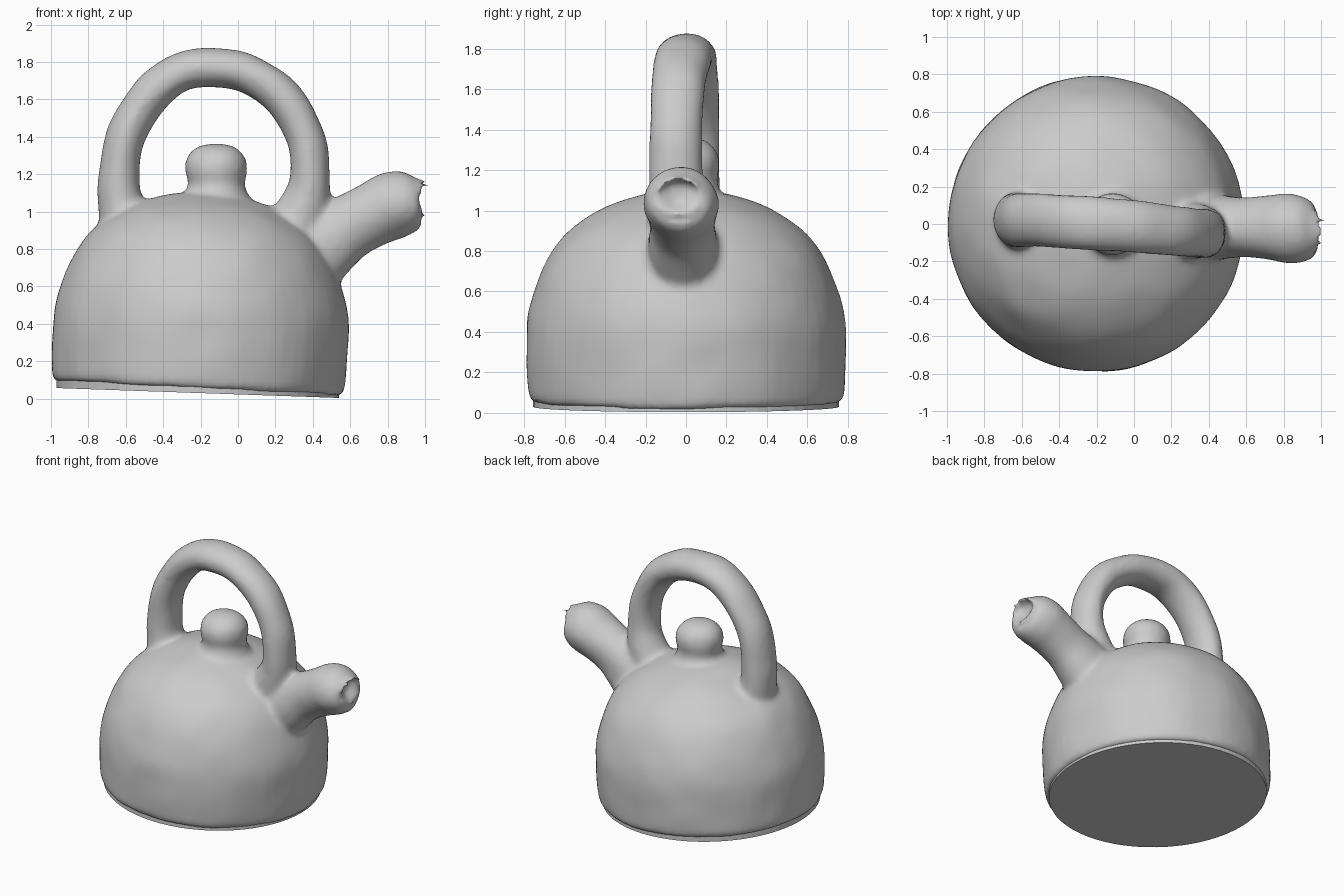
import bpy, bmesh, math
from mathutils import Vector, noise

cube = bpy.data.objects.get("Cube")
if cube:
    bpy.data.objects.remove(cube)

clay = bpy.data.materials.new("grey_clay")
clay.use_nodes = True
grey = (0.6, 0.6, 0.6, 1)
clay.diffuse_color = grey
clay.node_tree.nodes["Principled BSDF"].inputs["Base Color"].default_value = grey


def catmull(pts, steps):
    """Smooth list of stations through the given control stations."""
    p = [pts[0]] + pts + [pts[-1]]
    out = []
    for i in range(1, len(p) - 2):
        for s in range(steps):
            t = s / steps
            out.append([0.5 * (2 * b + (c - a) * t + (2 * a - 5 * b + 4 * c - d) * t * t
                        + (3 * b - a - 3 * c + d) * t ** 3)
                        for a, b, c, d in zip(*p[i - 1:i + 3])])
    return out + [list(pts[-1])]


def sweep(bm, stations, sides=32, steps=5):
    """Closed tube; station = x, y, z, half thickness in the xz plane, half width in y."""
    st = catmull(stations, steps)
    rings, last = [], None
    for i, (x, y, z, a, b) in enumerate(st):
        before, after = st[max(i - 1, 0)], st[min(i + 1, len(st) - 1)]
        n = Vector((after[2] - before[2], 0, before[0] - after[0])).normalized()
        if last and n.dot(last) < 0:
            n.negate()
        last = n
        ring = []
        for k in range(sides):
            t = 2 * math.pi * k / sides
            co = Vector((x, y, z)) + n * a * math.cos(t) + Vector((0, b * math.sin(t), 0))
            ring.append(bm.verts.new(co))
        rings.append(ring)
    for r, q in zip(rings, rings[1:]):
        for k in range(sides):
            j = (k + 1) % sides
            bm.faces.new((r[k], r[j], q[j], q[k]))
    bm.faces.new(rings[0][::-1])
    bm.faces.new(rings[-1])


def upright(x, z, lean, profile):
    """Stations of a round, slightly leaning part from (radius, height) pairs."""
    return [(x + h * lean, 0, z + h, r, r) for r, h in profile]


def make_object(name, bm):
    bmesh.ops.recalc_face_normals(bm, faces=bm.faces)
    mesh = bpy.data.meshes.new(name)
    bm.to_mesh(mesh)
    bm.free()
    mesh.materials.append(clay)
    obj = bpy.data.objects.new(name, mesh)
    bpy.context.collection.objects.link(obj)
    return obj


shell = bmesh.new()

# Domed body, leaning a little toward the spout
sweep(shell, upright(-0.215, 0.055, 0.05, [
    (0.75, 0), (0.78, 0.03), (0.79, 0.2), (0.785, 0.4), (0.74, 0.58), (0.665, 0.74),
    (0.56, 0.86), (0.4, 0.96), (0.2, 1.025), (0.02, 1.04)]), sides=64)

# Lid knob
sweep(shell, upright(-0.115, 1.0, 0, [
    (0.22, 0), (0.17, 0.1), (0.155, 0.15), (0.168, 0.22), (0.155, 0.29),
    (0.1, 0.345), (0.02, 0.365)]))

# Arched handle, set slightly askew
sweep(shell, [
    (-0.58, 0.02, 0.85, 0.16, 0.18), (-0.63, 0.02, 1.05, 0.12, 0.15),
    (-0.635, 0.02, 1.2, 0.108, 0.145), (-0.6, 0.02, 1.4, 0.105, 0.145),
    (-0.49, 0.02, 1.6, 0.105, 0.145), (-0.33, 0.01, 1.735, 0.105, 0.145),
    (-0.15, 0, 1.77, 0.105, 0.145), (0.05, -0.02, 1.735, 0.105, 0.14),
    (0.24, -0.04, 1.61, 0.105, 0.135), (0.36, -0.05, 1.4, 0.105, 0.13),
    (0.385, -0.05, 1.2, 0.108, 0.13), (0.36, -0.04, 1.05, 0.13, 0.14),
    (0.28, -0.03, 0.85, 0.18, 0.16)])

# Stubby spout with a shallow hollow in its mouth
sweep(shell, [
    (0.2, 0, 0.66, 0.3, 0.22), (0.42, -0.01, 0.8, 0.22, 0.18),
    (0.58, -0.015, 0.91, 0.178, 0.16), (0.72, -0.02, 0.985, 0.172, 0.17),
    (0.83, -0.025, 1.035, 0.18, 0.185), (0.92, -0.03, 1.055, 0.165, 0.165),
    (0.965, -0.035, 1.065, 0.12, 0.125), (0.955, -0.035, 1.06, 0.07, 0.07),
    (0.93, -0.035, 1.05, 0.02, 0.02)])

# Hand-formed unevenness
for v in shell.verts:
    v.co += noise.noise_vector(v.co * 5) * 0.008

# Fuse the parts into one skin with softened joints
kettle = make_object("kettle_shell", shell)
fuse = kettle.modifiers.new("fuse", 'REMESH')
fuse.mode = 'VOXEL'
fuse.voxel_size = 0.02
fuse.use_smooth_shade = True
soften = kettle.modifiers.new("soften", 'SMOOTH')
soften.factor = 0.5
soften.iterations = 7

# Flat base plate, tilted with the body
plate = bmesh.new()
bmesh.ops.create_cone(plate, cap_ends=True, segments=64, radius1=0.755, radius2=0.755, depth=0.06)
for v in plate.verts:
    v.co.x -= 0.215
    v.co.z += 0.06 - 0.035 * (v.co.x + 0.215)
base = make_object("base_plate", plate)
for f in base.data.polygons:
    f.use_smooth = len(f.vertices) == 4
for e in base.data.edges:
    e.use_edge_sharp = True
